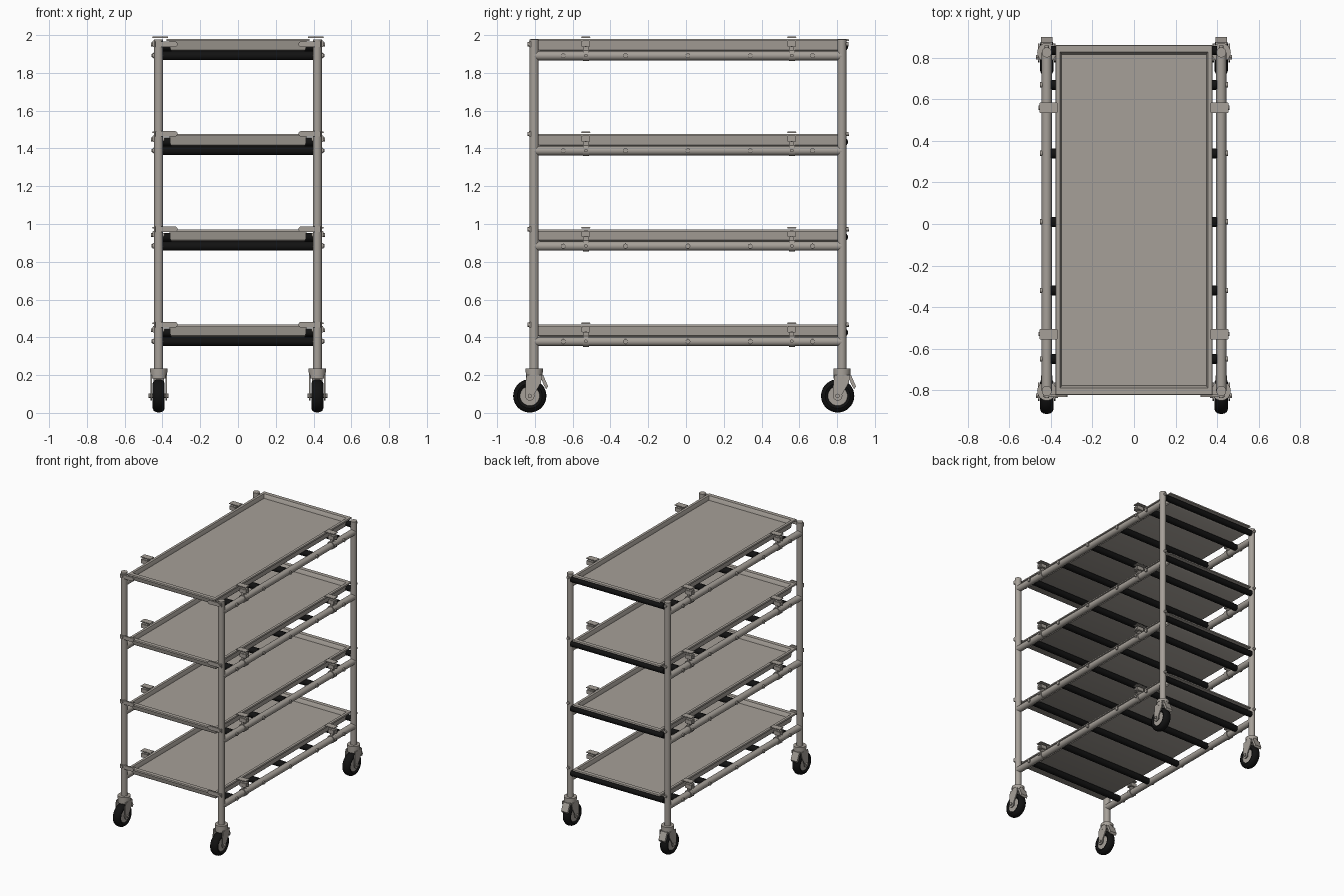
import bpy, bmesh, math
from mathutils import Vector

cube = bpy.data.objects.get("Cube")
if cube:
    bpy.data.objects.remove(cube, do_unlink=True)


def material(name, rgb):
    m = bpy.data.materials.new(name)
    m.use_nodes = True
    m.diffuse_color = (*rgb, 1)
    m.node_tree.nodes["Principled BSDF"].inputs["Base Color"].default_value = (*rgb, 1)
    return m


STEEL = material("warm grey steel", (0.38, 0.35, 0.315))
BLACK = material("black rubber", (0.006, 0.006, 0.006))


def finish(name, bm, mat, smooth=True):
    bmesh.ops.recalc_face_normals(bm, faces=bm.faces)
    me = bpy.data.meshes.new(name)
    bm.to_mesh(me)
    bm.free()
    me.materials.append(mat)
    ob = bpy.data.objects.new(name, me)
    bpy.context.collection.objects.link(ob)
    if smooth:
        bpy.ops.object.select_all(action='DESELECT')
        ob.select_set(True)
        bpy.context.view_layer.objects.active = ob
        bpy.ops.object.shade_smooth_by_angle(angle=math.radians(35))
    return ob


def rod(name, a, b, r, mat=STEEL, sides=24):
    """Cylinder between two points."""
    a, b = Vector(a), Vector(b)
    bm = bmesh.new()
    bmesh.ops.create_cone(bm, cap_ends=True, segments=sides, radius1=r, radius2=r,
                          depth=(b - a).length)
    turn = (b - a).to_track_quat('Z', 'Y').to_matrix()
    bmesh.ops.rotate(bm, verts=bm.verts, matrix=turn)
    bmesh.ops.translate(bm, verts=bm.verts, vec=(a + b) / 2)
    return finish(name, bm, mat)


def box(name, centre, size, mat=STEEL, bevel=0.003):
    bm = bmesh.new()
    bmesh.ops.create_cube(bm, size=1)
    bmesh.ops.scale(bm, verts=bm.verts, vec=size)
    bmesh.ops.translate(bm, verts=bm.verts, vec=centre)
    bmesh.ops.bevel(bm, geom=bm.edges[:], offset=bevel, segments=2, affect='EDGES')
    return finish(name, bm, mat)


def plate(name, points, vec, mat=STEEL):
    """Flat outline extruded along a vector."""
    bm = bmesh.new()
    face = bm.faces.new([bm.verts.new(p) for p in points])
    out = bmesh.ops.extrude_face_region(bm, geom=[face])
    bmesh.ops.translate(bm, vec=vec, verts=[v for v in out["geom"]
                                           if isinstance(v, bmesh.types.BMVert)])
    return finish(name, bm, mat)


def tray(name, top):
    """Pan lofted through rectangles of (side inset, end inset, depth)."""
    rings = [(0.030, 0.045, 0.030), (0.024, 0.036, 0.004), (0.022, 0.033, 0),
             (0.002, 0.002, 0), (0, 0, 0.003), (0, 0, 0.011), (0.016, 0.03, 0.012),
             (0.020, 0.04, 0.058), (0.028, 0.05, 0.065)]
    bm = bmesh.new()
    loops = []
    for ix, iy, d in rings:
        x, y = 0.378 - ix, 0.8425 - iy
        loops.append([bm.verts.new((sx * x, 0.0195 + sy * y, top - d))
                      for sx, sy in ((-1, -1), (1, -1), (1, 1), (-1, 1))])
    for lo, hi in zip(loops, loops[1:]):
        for i in range(4):
            j = (i + 1) % 4
            bm.faces.new((lo[i], lo[j], hi[j], hi[i]))
    bm.faces.new(loops[0])
    bm.faces.new(loops[-1])
    return finish(name, bm, STEEL)


def lathe_x(name, profile, centre, mat, steps=36):
    """Revolve (x, radius) points about the x axis."""
    bm = bmesh.new()
    verts = [bm.verts.new((x, 0, r)) for x, r in profile]
    edges = [bm.edges.new(p) for p in zip(verts, verts[1:])]
    bmesh.ops.spin(bm, geom=verts + edges, cent=(0, 0, 0), axis=(1, 0, 0),
                   angle=math.tau, steps=steps, use_merge=True)
    bmesh.ops.remove_doubles(bm, verts=bm.verts, dist=0.0001)
    bmesh.ops.translate(bm, verts=bm.verts, vec=centre)
    return finish(name, bm, mat)


def caster(x, y):
    yc, zc = y - 0.023, 0.09
    tyre = [(-0.016, 0.045), (-0.028, 0.055), (-0.032, 0.066), (-0.026, 0.079),
            (-0.014, 0.086), (0, 0.088), (0.014, 0.086), (0.026, 0.079),
            (0.032, 0.066), (0.028, 0.055), (0.016, 0.045)]
    lathe_x("caster_tyre", tyre, (x, yc, zc), BLACK)
    rod("caster_hub", (x - 0.024, yc, zc), (x + 0.024, yc, zc), 0.056)
    rod("caster_axle", (x - 0.053, yc, zc), (x + 0.053, yc, zc), 0.012, sides=6)
    rod("caster_swivel", (x, y, 0.183), (x, y, 0.213), 0.044)
    rod("caster_collar", (x, y, 0.213), (x, y, 0.236), 0.046)
    # fork legs and brake pedal
    for s in (-1, 1):
        outline = [(y - 0.04, 0.2), (y + 0.042, 0.2), (y + 0.036, 0.16)]
        outline += [(yc + 0.025 * math.cos(t), zc + 0.025 * math.sin(t))
                    for t in [math.radians(20 - k * 22) for k in range(10)]]
        outline.append((y - 0.046, 0.16))
        plate("caster_fork_leg", [(x + s * 0.036, a, b) for a, b in outline],
              (s * 0.007, 0, 0))
    pedal = [(y + 0.03, 0.2), (y + 0.048, 0.2), (y + 0.074, 0.14),
             (y + 0.064, 0.125), (y + 0.05, 0.15)]
    plate("caster_brake_pedal", [(x - 0.028, a, b) for a, b in pedal], (0.056, 0, 0))


def clamp(side, y, top):
    """Toggle clamp that grips the side rail and holds the tray edge."""
    x = side * 0.42
    rod("clamp_band", (x, y - 0.016, top - 0.088), (x, y + 0.016, top - 0.088), 0.03)
    box("clamp_stem", (x, y, top - 0.045), (0.022, 0.026, 0.075))
    box("clamp_body", (x + side * 0.005, y, top - 0.025), (0.055, 0.044, 0.034))
    box("clamp_top_plate", (side * 0.412, y, top + 0.008), (0.085, 0.05, 0.007), bevel=0.002)
    rod("clamp_pin", (x - side * 0.03, y, top - 0.03), (x + side * 0.04, y, top - 0.03), 0.01)
    rod("clamp_screw", (x, y, top - 0.088), (x + side * 0.038, y, top - 0.088), 0.009)


POST_X, FRONT_Y, BACK_Y = 0.42, -0.804, 0.826
LEVELS = (1.98, 1.477, 0.972, 0.467)
BAR_YS = [-0.65 + 0.33 * i for i in range(5)]

# Posts and casters
for s in (-1, 1):
    for y in (FRONT_Y, BACK_Y):
        rod("corner_post", (s * POST_X, y, 0.23), (s * POST_X, y, 1.978), 0.024)
        caster(s * POST_X, y)

# Shelf levels
for n, top in enumerate(LEVELS):
    tray("shelf_tray", top)
    rail_z = top - 0.089
    for y in BAR_YS:
        rod("cross_bar", (-0.4, y, rail_z), (0.4, y, rail_z), 0.024, BLACK)
    rod("back_bar", (-0.4, 0.836, top - 0.042), (0.4, 0.836, top - 0.042), 0.022, BLACK)
    for s in (-1, 1):
        x = s * POST_X
        rod("side_rail", (x, FRONT_Y, rail_z), (x, BACK_Y, rail_z), 0.0245)
        for y in BAR_YS:
            rod("rail_bolt", (x, y, rail_z), (x + s * 0.032, y, rail_z), 0.013, sides=12)
        for y in (-0.53, 0.56):
            clamp(s, y, top)
        # Front corner bracket with rounded tip
        zb = top - 0.028 if n == 0 else top
        tip = [math.radians(90 - 22.5 * k) for k in range(9)]
        outline = [(x + s * 0.018, zb - 0.014), (x + s * 0.018, zb + 0.014)]
        outline += [(s * (0.335 - 0.015 * math.cos(t)), zb + 0.015 * math.sin(t)) for t in tip]
        plate("front_bracket", [(a, -0.832, b) for a, b in outline], (0, 0.012, 0))
        rod("front_bolt", (x, FRONT_Y, zb), (x, FRONT_Y - 0.034, zb), 0.011, sides=12)
        rod("back_bolt", (x, BACK_Y, zb), (x, BACK_Y + 0.034, zb), 0.011, sides=12)
